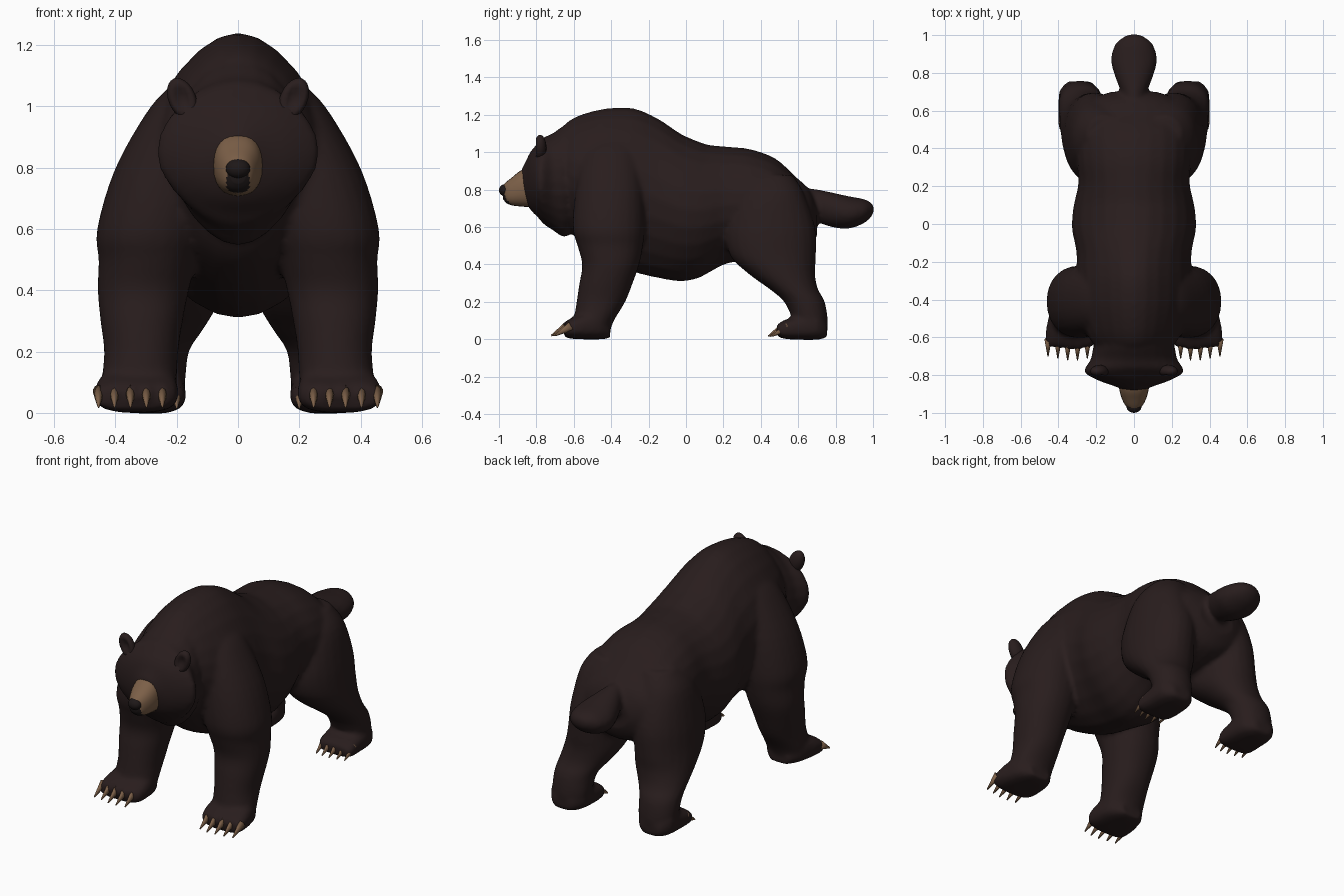
import bpy, bmesh, math
from mathutils import Vector

if "Cube" in bpy.data.objects:
    bpy.data.objects.remove(bpy.data.objects["Cube"])


def material(name, rgb):
    m = bpy.data.materials.new(name)
    m.diffuse_color = (*rgb, 1)
    m.use_nodes = True
    m.node_tree.nodes["Principled BSDF"].inputs["Base Color"].default_value = m.diffuse_color
    return m


FUR = material("dark_brown_fur", (0.0215, 0.0122, 0.0122))
TAN = material("tan", (0.200, 0.115, 0.064))
BLACK = material("nose_black", (0.013, 0.009, 0.009))


def finish(bm, name, mats):
    bmesh.ops.recalc_face_normals(bm, faces=bm.faces[:])
    me = bpy.data.meshes.new(name)
    bm.to_mesh(me)
    bm.free()
    for m in mats:
        me.materials.append(m)
    for p in me.polygons:
        p.use_smooth = True
    ob = bpy.data.objects.new(name, me)
    bpy.context.collection.objects.link(ob)
    return ob


def spline(rings, steps=4):
    """Catmull-Rom interpolation between the given sections."""
    out = []
    for i in range(len(rings) - 1):
        p0, p1 = rings[max(i - 1, 0)], rings[i]
        p2, p3 = rings[i + 1], rings[min(i + 2, len(rings) - 1)]
        for s in range(steps):
            t = s / steps
            out.append([0.5 * (2 * b + (c - a) * t + (2 * a - 5 * b + 4 * c - d) * t * t
                               + (3 * b - a - 3 * c + d) * t ** 3)
                        for a, b, c, d in zip(p0, p1, p2, p3)])
    out.append(list(rings[-1]))
    return out


def flat(t):
    return 0


def loft(name, rings, axis, side=1, power=1.0, mats=(FUR,), n=24, top=flat, low=0):
    """Skin sections (position, x0, x1, b0, b1); b is z along y, or y along z.
    top(position) and low narrow the upper and lower half of each section."""
    bm = bmesh.new()
    loops = []
    for t, x0, x1, b0, b1 in spline(rings):
        loop = []
        for k in range(n):
            a = 2 * math.pi * k / n
            c, s = math.cos(a), math.sin(a)
            c = math.copysign(abs(c) ** power, c)
            s = math.copysign(abs(s) ** power, s)
            c *= 1 - (top(t) if s > 0 else low) * s * s
            x = side * ((x0 + x1) / 2 + (x1 - x0) / 2 * c)
            b = (b0 + b1) / 2 + (b1 - b0) / 2 * s
            loop.append(bm.verts.new((x, t, b) if axis == "y" else (x, b, t)))
        loops.append(loop)
    for l0, l1 in zip(loops, loops[1:]):
        for k in range(n):
            bm.faces.new((l0[k], l0[(k + 1) % n], l1[(k + 1) % n], l1[k]))
    bm.faces.new(loops[0])
    bm.faces.new(loops[-1])
    return finish(bm, name, mats)


def centred(rows):
    return [(y, -w, w, z0, z1) for y, w, z0, z1 in rows]


def hump(y):
    """Narrow ridge over the shoulders, broad back over the hips."""
    return .22 - .27 * min(max((y + .25) / .55, 0), 1)


# Torso, head and tail
fur = [
    loft("body", centred([
        (-.68, .17, .66, 1.11), (-.63, .22, .60, 1.165), (-.55, .265, .50, 1.205),
        (-.42, .30, .42, 1.235), (-.28, .305, .36, 1.235), (-.15, .305, .328, 1.18),
        (-.03, .328, .31, 1.10), (.06, .325, .325, 1.06), (.12, .315, .355, 1.04),
        (.22, .295, .405, 1.03), (.35, .305, .42, 1.015), (.48, .305, .42, .965),
        (.58, .275, .44, .875), (.66, .22, .48, .80), (.70, .12, .55, .72)]),
        "y", top=hump, low=.15),
    loft("head", centred([
        (-.88, .05, .80, .91), (-.86, .10, .74, .945), (-.83, .185, .69, 1.005),
        (-.79, .260, .65, 1.05), (-.76, .258, .615, 1.08), (-.715, .228, .585, 1.10),
        (-.65, .215, .545, 1.145), (-.60, .18, .58, 1.165)]), "y", low=.15),
    loft("tail", centred([
        (.58, .05, .68, .81), (.68, .062, .635, .805), (.78, .10, .60, .785),
        (.87, .122, .592, .765), (.95, .10, .62, .75), (.99, .055, .655, .73),
        (1.004, .02, .68, .71)]), "y"),
]

# Legs and paws
FRONT_LEG = [(1.08, .11, .20, -.45, -.30), (1.0, .05, .285, -.55, -.25),
             (.8, .08, .40, -.59, -.225), (.6, .11, .460, -.605, -.22),
             (.5, .135, .455, -.58, -.23), (.4, .16, .458, -.555, -.25),
             (.3, .18, .449, -.57, -.285), (.2, .195, .437, -.585, -.325),
             (.1, .20, .445, -.60, -.385), (.02, .21, .44, -.61, -.415)]
HIND_LEG = [(.88, .05, .25, .38, .57), (.78, .05, .325, .29, .63),
            (.6, .04, .365, .215, .69), (.45, .055, .38, .235, .695),
            (.35, .07, .39, .335, .69), (.27, .115, .395, .445, .705),
            (.2, .16, .397, .525, .742), (.1, .172, .395, .57, .758),
            (.02, .19, .38, .58, .752)]
FRONT_PAW = [(-.405, .26, .39, .005, .08), (-.46, .21, .44, .0, .15),
             (-.55, .195, .464, .0, .14), (-.62, .20, .468, .004, .11),
             (-.65, .225, .46, .015, .085)]
HIND_PAW = [(.755, .23, .35, .01, .08), (.70, .18, .395, -.002, .15),
            (.60, .17, .40, -.002, .125), (.52, .175, .40, .004, .10),
            (.485, .195, .385, .02, .075)]


def claw(name, x, y, z, side):
    """Tapering claw pointing forward and down."""
    bm = bmesh.new()
    bmesh.ops.create_cone(bm, cap_ends=True, segments=10, radius1=.025, radius2=.004, depth=.10)
    turn = Vector((0, 0, 1)).rotation_difference(Vector((0, -.085, -.05))).to_matrix()
    for v in bm.verts:
        v.co = turn @ v.co
        v.co.x *= .75
        v.co += Vector((side * x, y, z))
    return finish(bm, name, [TAN])


for side, tag in ((1, "left"), (-1, "right")):
    fur.append(loft("front_leg_" + tag, FRONT_LEG, "z", side, .93))
    fur.append(loft("hind_leg_" + tag, HIND_LEG, "z", side, .95))
    fur.append(loft("front_paw_" + tag, FRONT_PAW, "y", side, .7))
    fur.append(loft("hind_paw_" + tag, HIND_PAW, "y", side, .7))
    for i in range(5):
        bend = .01 * abs(i - 1.5)
        claw(f"front_claw_{tag}_{i}", .247 + .052 * i, -.682 + bend, .045, side)
        claw(f"hind_claw_{tag}_{i}", .20 + .045 * i, .478 + bend, .042, side)
        # Rounded toes behind the front claws
        bm = bmesh.new()
        bmesh.ops.create_uvsphere(bm, u_segments=12, v_segments=8, radius=1)
        for v in bm.verts:
            v.co = Vector((side * (.245 + .049 * i + .027 * v.co.x),
                           -.63 + bend + .045 * v.co.y, .062 + .04 * v.co.z))
        fur.append(finish(bm, f"toe_{tag}_{i}", [FUR]))

    # Cupped ear leaning outward
    bm = bmesh.new()
    bmesh.ops.create_uvsphere(bm, u_segments=16, v_segments=12, radius=1)
    for v in bm.verts:
        r = math.hypot(v.co.x, v.co.z)
        if v.co.y < 0 and r < .75:
            v.co.y = -.65 + .8 * (.75 - r)
        lean = .35 * v.co.z
        v.co = Vector((side * (.182 + .047 * (v.co.x + lean)),
                       -.78 + .034 * v.co.y, 1.025 + .068 * v.co.z))
    finish(bm, "ear_" + tag, [FUR])

# Fuse the fur parts into one soft skin
bpy.ops.object.select_all(action="DESELECT")
for ob in fur:
    ob.select_set(True)
bpy.context.view_layer.objects.active = fur[0]
bpy.ops.object.join()
body = bpy.context.view_layer.objects.active
remesh = body.modifiers.new("fuse", "REMESH")
remesh.mode = "VOXEL"
remesh.voxel_size = .014
remesh.use_smooth_shade = True
soft = body.modifiers.new("soften", "SMOOTH")
soft.factor = .5
soft.iterations = 3

# Muzzle with a dark mouth patch under the nose
muzzle = loft("muzzle", centred([
    (-.81, .08, .712, .915), (-.85, .081, .708, .915), (-.89, .075, .711, .898),
    (-.93, .062, .716, .866), (-.96, .046, .728, .842), (-.978, .025, .75, .825)]),
    "y", 1, .85, (TAN, BLACK))
for p in muzzle.data.polygons:
    c = p.center
    p.material_index = int(abs(c.x) < .036 and c.z < .79 and c.y < -.94)

# Nose pad
bm = bmesh.new()
bmesh.ops.create_uvsphere(bm, u_segments=16, v_segments=10, radius=1)
for v in bm.verts:
    v.co = Vector((.040 * v.co.x, -.968 + .032 * v.co.y, .797 + .032 * v.co.z))
finish(bm, "nose", [BLACK])
